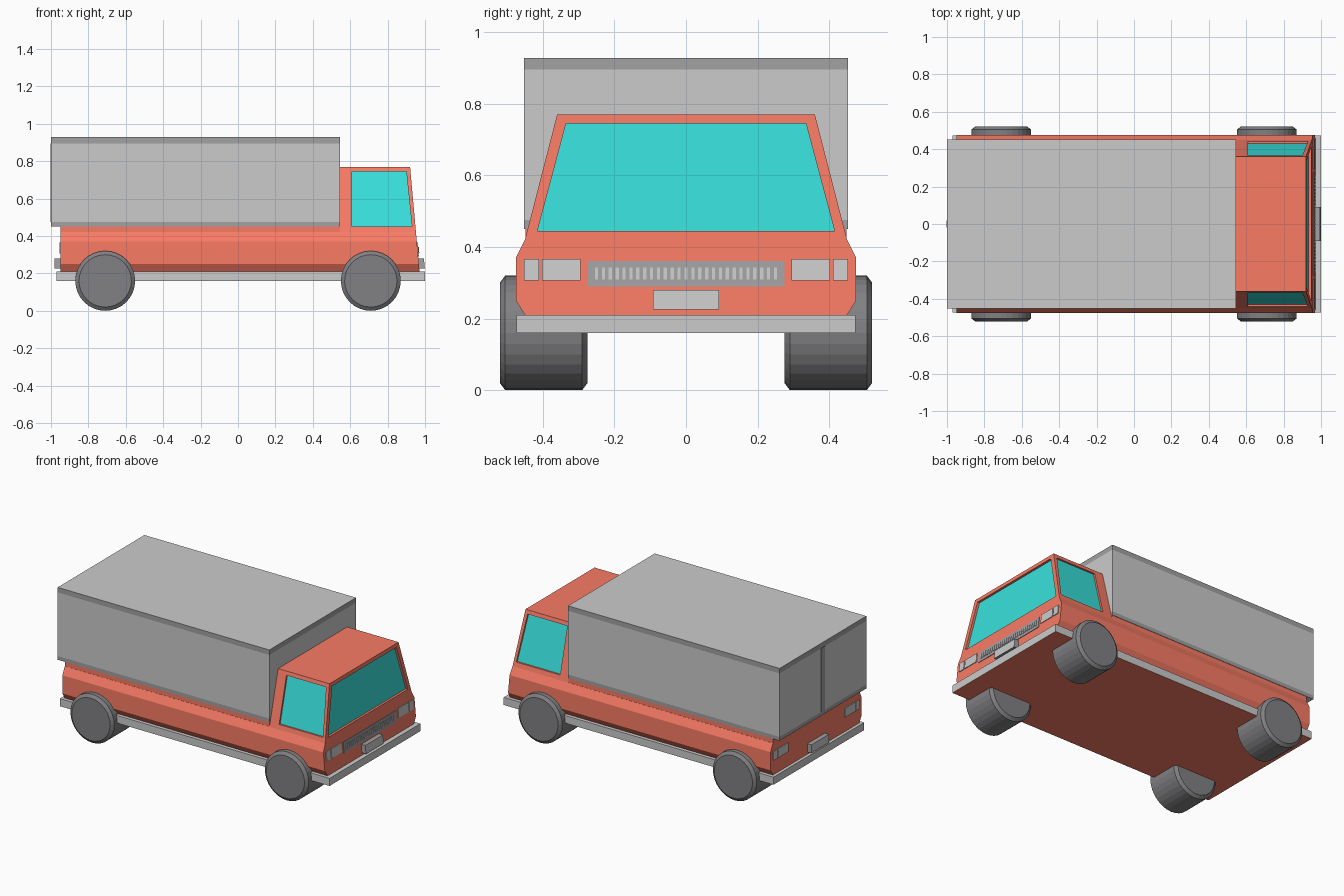
import bpy, bmesh, math
from mathutils import Vector

if "Cube" in bpy.data.objects:
    bpy.data.objects.remove(bpy.data.objects["Cube"])


def material(name, rgb):
    m = bpy.data.materials.new(name)
    m.diffuse_color = (*rgb, 1)
    m.use_nodes = True
    m.node_tree.nodes["Principled BSDF"].inputs["Base Color"].default_value = m.diffuse_color
    return m


RED = material("red_paint", (0.95, 0.2, 0.13))
GLASS = material("teal_glass", (0.04, 0.75, 0.72))
DARK = material("dark_grey", (0.36, 0.36, 0.36))
TYRE = material("tyre_black", (0.22, 0.22, 0.23))
TRIM = material("trim_grey", (0.56, 0.56, 0.56))
LIGHT = material("light_grey", (0.7, 0.7, 0.7))


def finish(name, bm, mats):
    bmesh.ops.remove_doubles(bm, verts=bm.verts, dist=1e-5)
    bmesh.ops.recalc_face_normals(bm, faces=bm.faces)
    mesh = bpy.data.meshes.new(name)
    bm.to_mesh(mesh)
    bm.free()
    for m in mats:
        mesh.materials.append(m)
    obj = bpy.data.objects.new(name, mesh)
    bpy.context.collection.objects.link(obj)
    return obj


def loft(name, rings, mats, idx=None):
    """Skin a stack of rings; idx = material of bottom cap, each band, top cap."""
    idx = idx or [0] * (len(rings) + 1)
    bm = bmesh.new()
    vs = [[bm.verts.new(p) for p in r] for r in rings]
    n = len(vs[0])
    bm.faces.new(vs[0]).material_index = idx[0]
    for k in range(len(vs) - 1):
        for i in range(n):
            j = (i + 1) % n
            f = bm.faces.new((vs[k][i], vs[k][j], vs[k + 1][j], vs[k + 1][i]))
            f.material_index = idx[k + 1]
    bm.faces.new(vs[-1]).material_index = idx[-1]
    return finish(name, bm, mats)


def rect(x0, x1, y0, y1, z):
    return [(x0, y0, z), (x1, y0, z), (x1, y1, z), (x0, y1, z)]


def nose(z):
    return 0.92 + (0.77 - z) * 0.09       # sloping front plane


def tail(z):
    return -0.95                          # upright rear plane


def cab_w(z):
    return 0.45 - (z - 0.42) * 0.257      # half width of the cab


def fitting(name, plane, y0, y1, z0, z1, d, mats, idx=None):
    """Block sitting on the front or rear plane, protruding by d along x."""
    corners = [(y0, z0), (y1, z0), (y1, z1), (y0, z1)]
    back = math.copysign(0.005, d)
    rings = [[(plane(z) + o, y, z) for y, z in corners] for o in (-back, d)]
    return loft(name, rings, mats, idx)


# lower body, bed and bumper frame
loft("lower_body", [rect(-0.95, nose(z), -w, w, z) for w, z in
                    ((0.45, 0.21), (0.475, 0.25), (0.475, 0.37), (0.45, 0.42))], [RED])
loft("cargo_bed", [rect(-0.95, 0.545, -0.449, 0.449, z) for z in (0.42, 0.45)], [RED])
loft("bumper_frame", [rect(-0.97, 1.0, -0.473, 0.473, z) for z in (0.16, 0.21)],
     [TRIM, RED], [1, 0, 0])

# cargo box with dark bands at top and bottom
loft("cargo_box", [rect(-1.0, 0.545, -0.452, 0.452, z) for z in (0.45, 0.475, 0.895, 0.928)],
     [LIGHT, DARK], [0, 1, 0, 1, 0])
loft("rear_door_strip", [rect(-1.002, -0.99, -0.018, 0.018, z) for z in (0.475, 0.895)], [DARK])

# cab with recessed windows
bm = bmesh.new()


def face(pts, mat=0):
    bm.faces.new([bm.verts.new(p) for p in pts]).material_index = mat


def window(outer, inner, push):
    sunk = [Vector(p) + Vector(push) for p in inner]
    for i in range(4):
        j = (i + 1) % 4
        face((outer[i], outer[j], inner[j], inner[i]))
        face((inner[i], inner[j], sunk[j], sunk[i]))
    face(sunk, 1)


LO, HI, BACK = 0.42, 0.77, 0.545
for s in (-1, 1):
    outer = [(BACK, s * cab_w(LO), LO), (nose(LO), s * cab_w(LO), LO),
             (nose(HI), s * cab_w(HI), HI), (BACK, s * cab_w(HI), HI)]
    inner = [(x, s * cab_w(z), z) for x, z in
             ((0.61, 0.45), (0.93, 0.45), (0.9, 0.745), (0.61, 0.745))]
    window(outer, inner, (0, -s * 0.012, 0))
outer = [(nose(z), s * cab_w(z), z) for s, z in ((-1, LO), (1, LO), (1, HI), (-1, HI))]
inner = [(nose(z), y, z) for y, z in
         ((-0.415, 0.445), (0.415, 0.445), (0.335, 0.745), (-0.335, 0.745))]
window(outer, inner, (-0.015, 0, 0))
for z in (LO, HI):
    face(rect(BACK, nose(z), -cab_w(z), cab_w(z), z))
face([(BACK, s * cab_w(z), z) for s, z in ((-1, LO), (1, LO), (1, HI), (-1, HI))])
finish("cab", bm, [RED, GLASS])

# grille with slats
fitting("grille", nose, -0.275, 0.275, 0.29, 0.36, 0.004, [DARK])
for i in range(27):
    y = -0.25 + i * 0.5 / 26
    fitting("grille_slat", nose, y - 0.0045, y + 0.0045, 0.309, 0.342, 0.008, [TRIM])

# lamps and plates at both ends
for end, plane, d in (("front", nose, 1), ("rear", tail, -1)):
    for s in (-1, 1):
        for part, a, b in (("lamp", 0.295, 0.402), ("indicator", 0.41, 0.452)):
            fitting(f"{end}_{part}", plane, s * a, s * b, 0.306, 0.366, d * 0.005, [LIGHT])
    fitting(f"{end}_plate", plane, -0.092, 0.092, 0.225, 0.28, d * 0.03,
            [DARK, LIGHT], [0, 0, 1])

# wheels
for end, x in (("rear", -0.71), ("front", 0.71)):
    for s in (-1, 1):
        rings = [[(x + r * math.cos(a * math.tau / 32), s * y, 0.16 + r * math.sin(a * math.tau / 32))
                  for a in range(32)]
                 for y, r in ((0.275, 0.14), (0.29, 0.16), (0.505, 0.16), (0.52, 0.14))]
        loft(f"{end}_wheel", rings, [TYRE])
